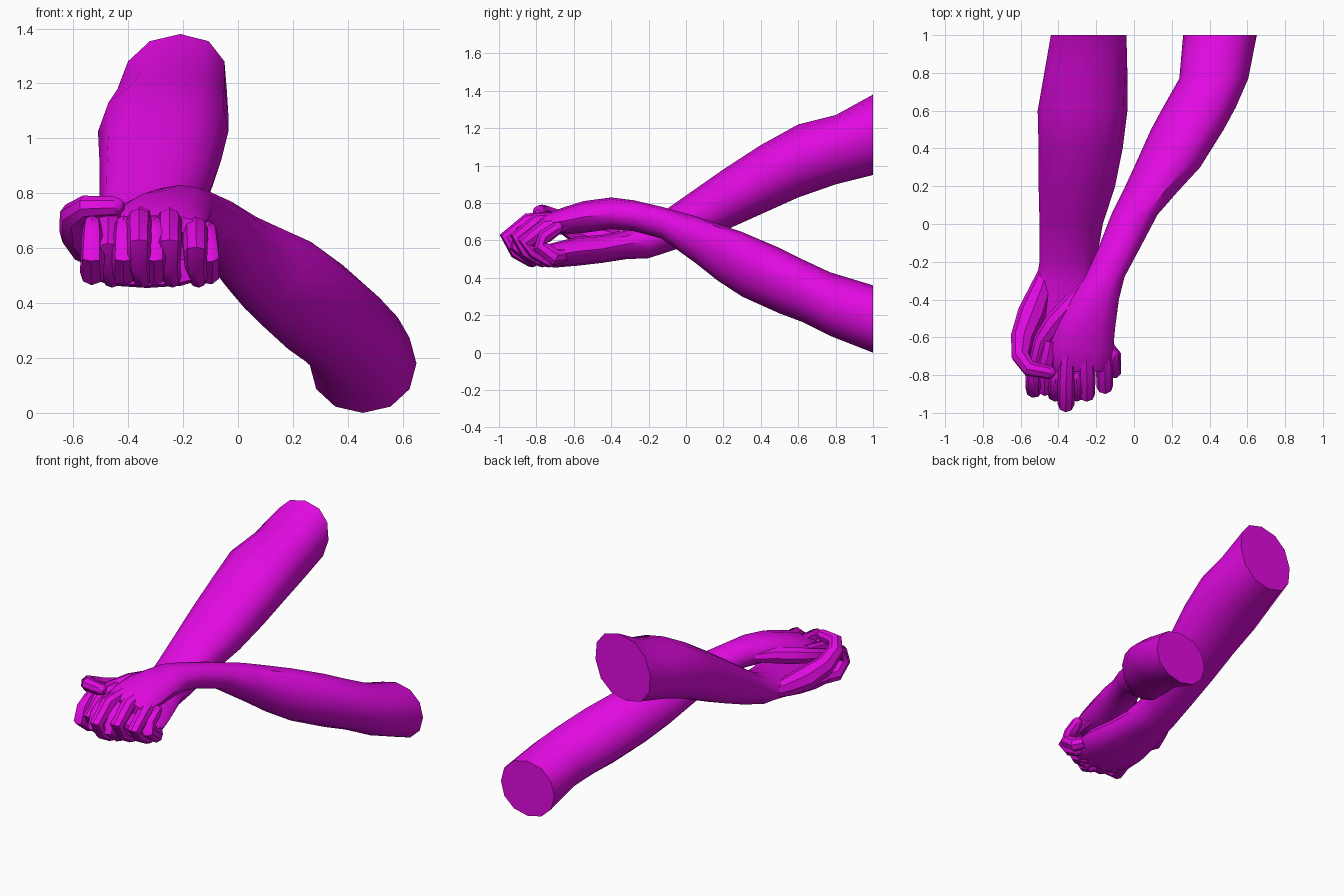
import bpy, bmesh, math
from mathutils import Vector

if "Cube" in bpy.data.objects:
    bpy.data.objects.remove(bpy.data.objects["Cube"])

mat = bpy.data.materials.new("magenta")
mat.diffuse_color = (0.75, 0.003, 0.75, 1)
mat.use_nodes = True
mat.node_tree.nodes["Principled BSDF"].inputs["Base Color"].default_value = mat.diffuse_color


def loft(name, rings):
    """Skin a list of equal-length point rings and cap both ends."""
    bm = bmesh.new()
    vs = [[bm.verts.new(p) for p in r] for r in rings]
    n = len(vs[0])
    for a, b in zip(vs, vs[1:]):
        for i in range(n):
            bm.faces.new((a[i], a[(i + 1) % n], b[(i + 1) % n], b[i]))
    bm.faces.new(vs[0][::-1])
    bm.faces.new(vs[-1])
    bmesh.ops.recalc_face_normals(bm, faces=bm.faces)
    me = bpy.data.meshes.new(name)
    bm.to_mesh(me)
    bm.free()
    ob = bpy.data.objects.new(name, me)
    bpy.context.collection.objects.link(ob)
    me.materials.append(mat)
    bpy.ops.object.select_all(action='DESELECT')
    ob.select_set(True)
    bpy.context.view_layer.objects.active = ob
    bpy.ops.object.shade_smooth_by_angle(angle=math.radians(40))
    return ob


def arm(name, sections, skew=0, power=0.9, n=12):
    """Sections are (y, x min, x max, z min, z max); skew leans the tops sideways."""
    def c(v):
        return math.copysign(abs(v) ** power, v) if abs(v) > 1e-6 else 0
    rings = []
    for y, x0, x1, z0, z1 in sections:
        ring = []
        for i in range(n):
            a = 2 * math.pi * i / n
            x = (x0 + x1) / 2 + (x1 - x0) / 2 * c(math.cos(a))
            x += skew * max(y, 0) * math.sin(a)
            ring.append((min(max(x, x0), x1), y, (z0 + z1) / 2 + (z1 - z0) / 2 * c(math.sin(a))))
        rings.append(ring)
    return loft(name, rings)


def digit(name, path, radii, n=8):
    """Round tube along a path with a rounded tip."""
    pts = [Vector(p) for p in path]
    tip = (pts[-1] - pts[-2]).normalized()
    radii = list(radii)
    r = radii[-1]
    pts += [pts[-1] + tip * r * 0.6, pts[-1] + tip * r * 0.95]
    radii += [r * 0.8, r * 0.4]
    rings, u = [], None
    for i, p in enumerate(pts):
        t = (pts[min(i + 1, len(pts) - 1)] - pts[max(i - 1, 0)]).normalized()
        ref = Vector((1, 0, 0)) if u is None else u
        if abs(ref.dot(t)) > 0.95:
            ref = Vector((0, 0, 1))
        u = (ref - t * ref.dot(t)).normalized()
        v = t.cross(u)
        rings.append([p + (u * math.cos(2 * math.pi * k / n) + v * math.sin(2 * math.pi * k / n)) * radii[i]
                      for k in range(n)])
    return loft(name, rings)


# Raised forearm running into the lower, palm-up hand
arm("lower_hand_arm", [
    (1.0, -.44, -.04, .95, 1.38), (.8, -.475, -.035, .90, 1.27), (.6, -.51, -.035, .83, 1.22),
    (.4, -.505, -.06, .74, 1.11), (.2, -.505, -.10, .65, .98), (0, -.50, -.165, .57, .84),
    (-.2, -.50, -.20, .505, .70), (-.32, -.52, -.19, .50, .66), (-.45, -.55, -.15, .48, .63),
    (-.58, -.57, -.11, .465, .62), (-.70, -.56, -.10, .455, .59), (-.78, -.53, -.13, .465, .57)],
    skew=.03)

# Low forearm crossing to the upper, palm-down hand
arm("upper_hand_arm", [
    (1.0, .26, .65, 0, .36), (.77, .24, .605, .09, .43), (.62, .155, .54, .165, .50),
    (.5, .09, .475, .21, .56), (.3, 0, .35, .30, .645), (.17, -.06, .23, .385, .69),
    (.05, -.12, .125, .48, .73), (-.13, -.19, .03, .61, .78),
    (-.28, -.26, -.05, .65, .815), (-.4, -.34, -.08, .66, .83), (-.55, -.42, -.10, .64, .81),
    (-.66, -.45, -.11, .63, .775), (-.74, -.44, -.13, .64, .745), (-.78, -.42, -.15, .65, .72)],
    power=0.95)

# Interlaced fingers: (x, furthest reach in y, height offset)
taper = (.04, .046, .044, .040, .034)
for i, (x, y, h) in enumerate([(-.47, -.87, -.015), (-.36, -.955, 0), (-.25, -.90, 0), (-.155, -.86, -.03)]):
    k = -.28 + (x + .28) * .85
    digit(f"upper_finger_{i + 1}", [(k, -.62, .72 + h), (x, y + .11, .70 + h), (x, y, .615 + h),
                                    (x, y + .05, .54), (x + .01, y + .13, .49)], taper)
for i, (x, y, h) in enumerate([(-.53, -.88, 0), (-.415, -.90, 0), (-.305, -.90, 0), (-.11, -.78, -.02)]):
    k = -.3 + (x + .3) * .85
    digit(f"lower_finger_{i + 1}", [(k, -.66, .52), (x, y + .08, .51), (x, y, .57),
                                    (x, y + .025, .64 + h), (x, y + .09, .685 + h)], taper)

# Thumbs
digit("lower_thumb", [(-.45, -.20, .59), (-.49, -.34, .59), (-.54, -.47, .61), (-.59, -.60, .66),
                      (-.60, -.70, .72), (-.555, -.765, .75), (-.45, -.785, .752)],
      (.03, .06, .075, .063, .05, .043, .036))
digit("upper_thumb", [(-.25, -.32, .73), (-.33, -.42, .725), (-.42, -.52, .71), (-.49, -.62, .69), (-.52, -.74, .66)],
      (.03, .05, .055, .045, .038))
